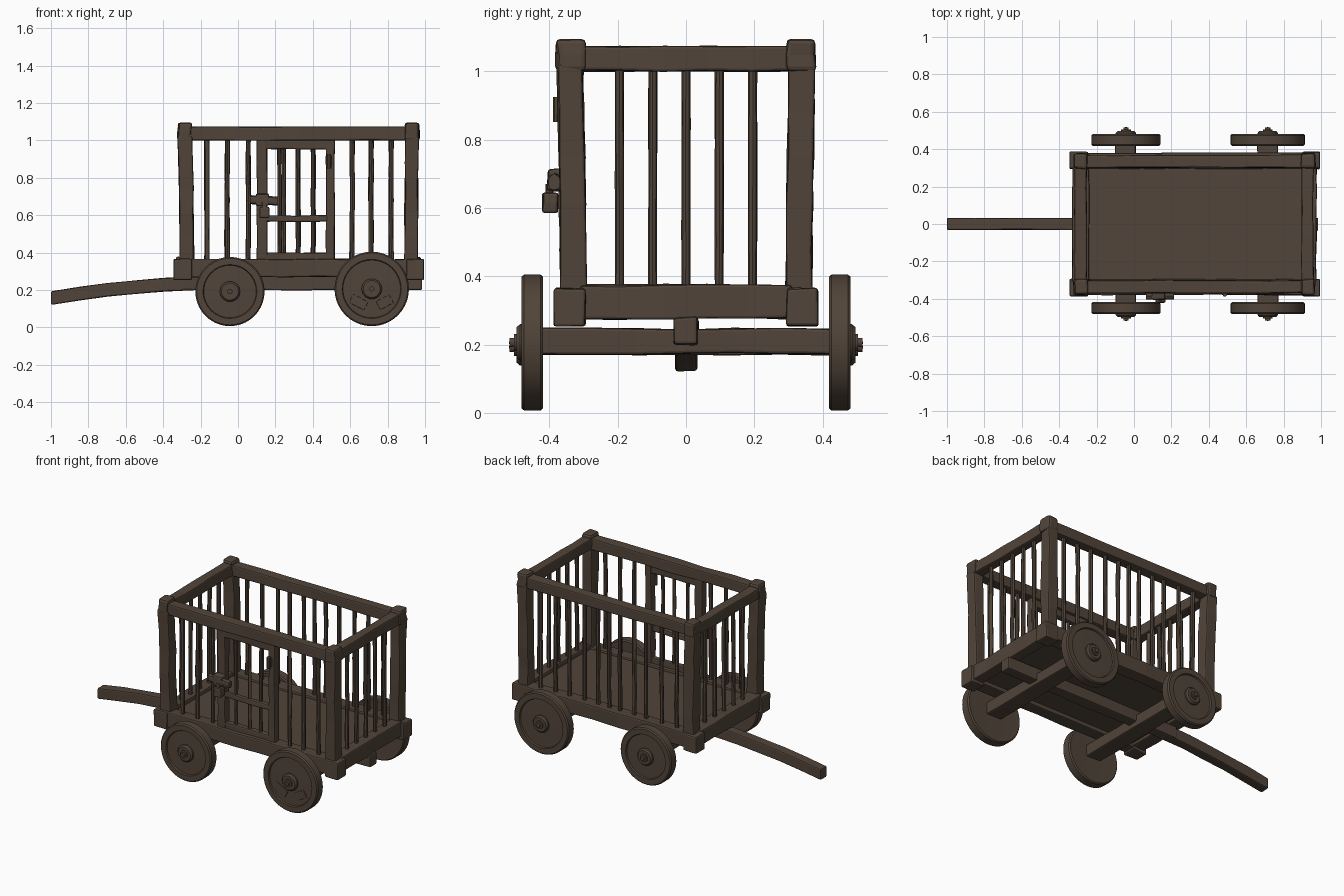
import bpy, bmesh, math, random
from mathutils import Vector, Matrix

random.seed(4)
if "Cube" in bpy.data.objects:
    bpy.data.objects.remove(bpy.data.objects["Cube"])

wood = bpy.data.materials.new("dark brown wood")
wood.use_nodes = True
COLOR = (0.082, 0.058, 0.041, 1)
wood.diffuse_color = COLOR
wood.node_tree.nodes["Principled BSDF"].inputs["Base Color"].default_value = COLOR


def finish(name, bm, bevel=0.0, smooth=False):
    bmesh.ops.recalc_face_normals(bm, faces=bm.faces)
    mesh = bpy.data.meshes.new(name)
    bm.to_mesh(mesh)
    bm.free()
    obj = bpy.data.objects.new(name, mesh)
    bpy.context.collection.objects.link(obj)
    mesh.materials.append(wood)
    if bevel:
        mod = obj.modifiers.new("worn edges", "BEVEL")
        mod.width = bevel
        mod.segments = 2
        mod.angle_limit = math.radians(50)
    if smooth:
        bpy.ops.object.select_all(action="DESELECT")
        obj.select_set(True)
        bpy.context.view_layer.objects.active = obj
        bpy.ops.object.shade_smooth_by_angle(angle=math.radians(35))
    return obj


def sweep(name, path, u, v, axis, sides=4, jitter=0.003, bevel=0.008):
    """Carry a box or round section (half sizes u, v) along a path."""
    if sides == 4:
        shape = [(-u, -v), (u, -v), (u, v), (-u, v)]
    else:
        turns = [2 * math.pi * i / sides for i in range(sides)]
        shape = [(u * math.cos(t), v * math.sin(t)) for t in turns]
    bm = bmesh.new()
    rings = []
    for p in path:
        ring = []
        for a, b in shape:
            a += random.uniform(-jitter, jitter)
            b += random.uniform(-jitter, jitter)
            off = {"x": (0, a, b), "y": (a, 0, b), "z": (a, b, 0)}[axis]
            ring.append(bm.verts.new(Vector(p) + Vector(off)))
        rings.append(ring)
    for r, s in zip(rings, rings[1:]):
        for i in range(sides):
            j = (i + 1) % sides
            bm.faces.new((r[i], r[j], s[j], s[i]))
    bm.faces.new(rings[0])
    bm.faces.new(rings[-1])
    return finish(name, bm, bevel, sides > 4)


def beam(name, lo, hi, axis, cuts=4, jitter=0.003, bevel=0.008):
    """Rough hewn timber filling the box lo..hi."""
    lo, hi = Vector(lo), Vector(hi)
    mid, half = (lo + hi) / 2, (hi - lo) / 2
    k = "xyz".index(axis)
    u, v = [half[i] for i in range(3) if i != k]
    path = []
    for i in range(cuts + 1):
        p = mid.copy()
        p[k] = lo[k] + (hi[k] - lo[k]) * i / cuts
        path.append(p)
    return sweep(name, path, u, v, axis, 4, jitter, bevel)


def bar(name, x, y, z0=0.34, z1=1.02, r=0.013):
    path = [(x + random.uniform(-.003, .003), y, z0 + (z1 - z0) * i / 4) for i in range(5)]
    sweep(name, path, r, r, "z", 8, 0.001, 0)


def lathe(name, profile, center, side, steps=40):
    """Spin (radius, y) points round the y axis."""
    bm = bmesh.new()
    verts = [bm.verts.new((r, 0, y)) for r, y in profile]
    edges = [bm.edges.new(e) for e in zip(verts, verts[1:])]
    bmesh.ops.spin(bm, geom=verts + edges, axis=(0, 0, 1), cent=(0, 0, 0),
                   angle=2 * math.pi, steps=steps)
    bmesh.ops.remove_doubles(bm, verts=bm.verts, dist=0.0001)
    bm.transform(Matrix.Translation(center) @ Matrix.Rotation(-side * math.pi / 2, 4, "X"))
    return finish(name, bm, 0, True)


# Wagon bed: side sills, end sills, planked floor
for s, label in ((-1, "right"), (1, "left")):
    y0, y1 = sorted((s * 0.295, s * 0.38))
    beam(label + "_sill", (-0.335, y0, 0.27), (0.985, y1, 0.365), "x", 7)
    for x0, x1 in ((-0.345, -0.245), (0.9, 0.995)):
        beam(label + "_sill_end", (x0, s * 0.34 - 0.046, 0.255), (x1, s * 0.34 + 0.046, 0.365), "x", 2)
for name, x0, x1 in (("front_sill", -0.33, -0.24), ("rear_sill", 0.9, 0.975)):
    beam(name, (x0, -0.31, 0.275), (x1, 0.31, 0.375), "y", 5, 0.004)
beam("floor", (-0.26, -0.31, 0.295), (0.92, 0.31, 0.35), "x", 1, 0, 0)

# Corner posts with knobbly caps
for s, label in ((-1, "right"), (1, "left")):
    for name, x0, x1, lean in (("front_post", -0.31, -0.235, -0.012), ("rear_post", 0.89, 0.96, 0.005)):
        mid = (x0 + x1) / 2
        path = [(mid + lean * t * t, s * (0.33 + 0.008 * t), 0.34 + 0.68 * t)
                for t in (0, .2, .4, .6, .8, 1)]
        sweep(label + "_" + name, path, (x1 - x0) / 2, 0.038, "z", 4, 0.004)
        cx, cy = mid + lean, s * 0.338
        beam(label + "_" + name + "_cap", (cx - .038, cy - .042, 1.0), (cx + .038, cy + .042, 1.095),
             "z", 2, 0.006, 0.014)
    # Top side rails
    beam(label + "_top_rail", (-0.28, s * 0.335 - 0.034, 1.0), (0.925, s * 0.335 + 0.034, 1.072), "x", 6)
for name, x in (("front_top_rail", -0.285), ("rear_top_rail", 0.928)):
    beam(name, (x - 0.032, -0.32, 1.0), (x + 0.032, 0.32, 1.073), "y", 5)

# Cage bars
side_bars = (-0.167, -0.058, 0.055)
rear_bars = (0.61, 0.712, 0.82)
for x in side_bars + rear_bars:
    bar("right_bar", x, -0.335)
for x in side_bars + (0.14, 0.245, 0.322, 0.402, 0.5) + rear_bars:
    bar("left_bar", x, 0.335)
for x, name in ((-0.275, "front_bar"), (0.928, "rear_bar")):
    for i in range(-2, 3):
        bar(name, x, i * 0.0975)

# Door in the right side
for name, x0, x1 in (("door_latch_post", 0.1, 0.157), ("door_hinge_post", 0.47, 0.517)):
    beam(name, (x0, -0.36, 0.35), (x1, -0.31, 1.01), "z", 5)
beam("door_lintel", (0.14, -0.355, 0.953), (0.49, -0.315, 1.005), "x")
beam("door_bottom", (0.14, -0.355, 0.355), (0.49, -0.315, 0.4), "x")
beam("door_crossbar", (0.14, -0.36, 0.565), (0.48, -0.325, 0.598), "x")
for x in (0.222, 0.32, 0.403):
    bar("door_bar", x, -0.335, 0.37, 0.98, 0.011)

# Hinge, latch and lock
for z in (0.888,):
    beam("hinge_plate", (0.468, -0.375, z - 0.03), (0.5, -0.35, z + 0.03), "z", 1, 0.002, 0.004)
    sweep("hinge_pin", [(0.486, -0.377, z - 0.037), (0.486, -0.377, z + 0.037)],
          0.012, 0.012, "z", 8, 0, 0)
beam("latch_block", (0.095, -0.405, 0.65), (0.165, -0.35, 0.715), "x", 2, 0.004)
sweep("latch_bolt", [(0.065, -0.385, 0.683), (0.14, -0.385, 0.68), (0.215, -0.385, 0.675)],
      0.02, 0.024, "x", 8, 0.002, 0)
beam("lock_body", (0.115, -0.42, 0.585), (0.168, -0.375, 0.645), "z", 2, 0.004)
sweep("lock_shackle", [(0.141, -0.4, 0.63), (0.141, -0.4, 0.67)], 0.016, 0.012, "z", 8, 0, 0)

# Running gear: axles, centre beam, curved draw pole
for name, x, z in (("front_axle", -0.045, 0.207), ("rear_axle", 0.715, 0.21)):
    beam(name, (x - 0.055, -0.43, z - 0.037), (x + 0.055, 0.43, z + 0.037), "y", 6)
beam("centre_beam", (-0.3, -0.035, 0.2), (0.985, 0.035, 0.28), "x", 6)
pole = [(-1, 0, 0.157), (-0.85, 0, 0.181), (-0.7, 0, 0.2), (-0.55, 0, 0.216),
        (-0.4, 0, 0.228), (-0.22, 0, 0.236)]
sweep("draw_pole", pole, 0.032, 0.036, "x", 4, 0.002)

# Wheels: raised rim, sunken disc, hub and pin
for s, label in ((-1, "right"), (1, "left")):
    for name, x, r in (("front_wheel", -0.043, 0.185), ("rear_wheel", 0.715, 0.199)):
        c = (x, s * 0.45, r + 0.007)
        k = r - 0.045
        lathe(label + "_" + name,
              [(0, -.03), (k, -.03), (r - .007, -.032), (r, -.024), (r, .024), (r - .007, .032),
               (k + .004, .032), (k, .022), (k - .01, .022), (0, .028)], c, s)
        lathe(label + "_" + name + "_hub",
              [(.055, .0), (.055, .036), (.046, .046), (.026, .046), (.026, .054),
               (.014, .054), (.014, .066), (0, .068)], c, s, 14)

# Split boards on the worn rear wheel
for dx, w, tilt in ((-0.07, 0.09, 0.5), (0.07, 0.08, -0.5)):
    bm = bmesh.new()
    bmesh.ops.create_cube(bm, size=1)
    bmesh.ops.scale(bm, vec=(w, 0.008, 0.05), verts=bm.verts)
    bm.transform(Matrix.Translation((0.715 + dx, -0.474, 0.135)) @ Matrix.Rotation(tilt, 4, "Y"))
    finish("split_board", bm, 0.003)
